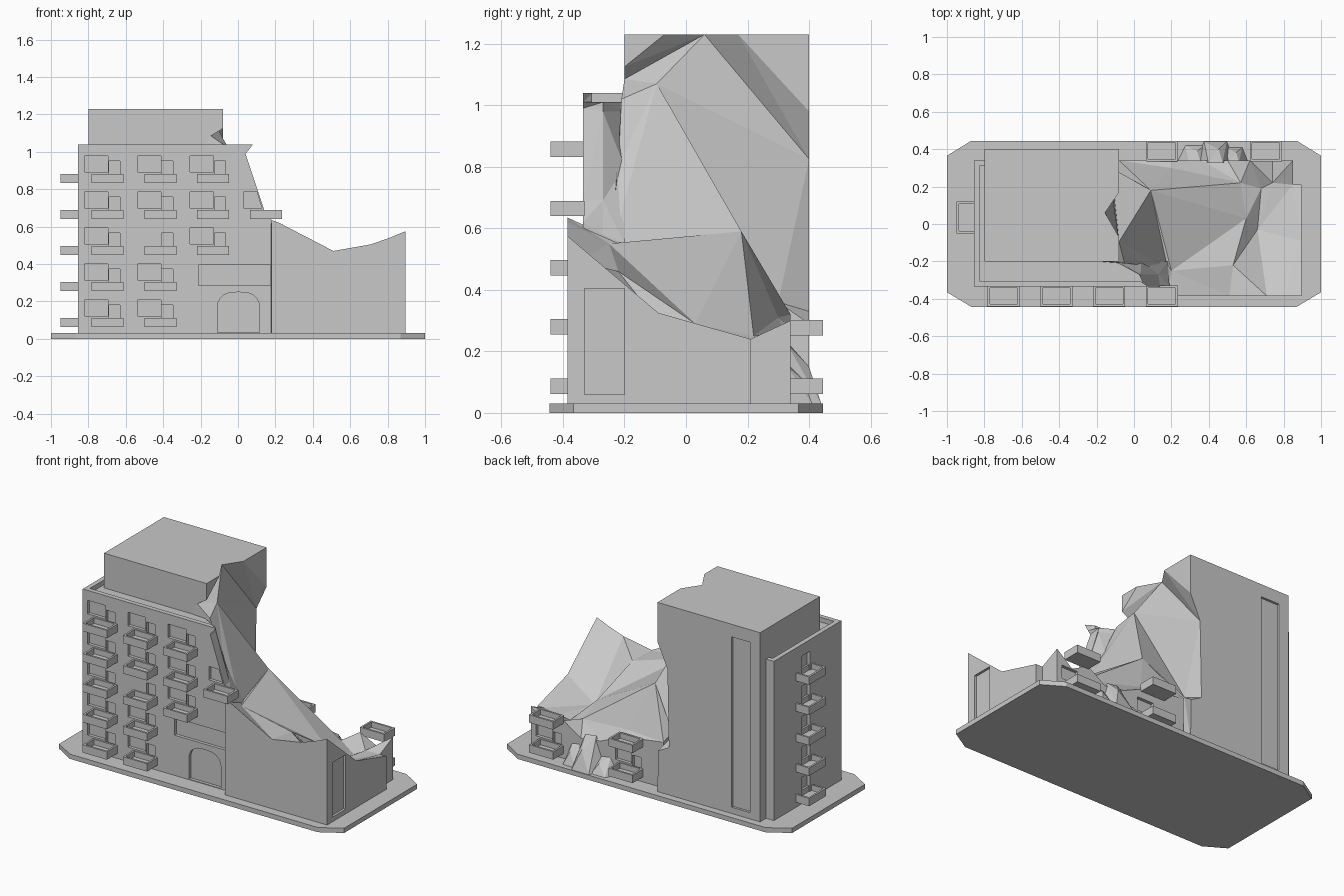
import bpy, bmesh, math
from mathutils import Vector
from mathutils.geometry import delaunay_2d_cdt

if "Cube" in bpy.data.objects:
    bpy.data.objects.remove(bpy.data.objects["Cube"])

grey = bpy.data.materials.new("concrete_grey")
grey.diffuse_color = (0.58, 0.58, 0.58, 1)
grey.use_nodes = True
grey.node_tree.nodes["Principled BSDF"].inputs["Base Color"].default_value = grey.diffuse_color


def make(name, verts, faces):
    """Closed flat-shaded mesh object."""
    bm = bmesh.new()
    vs = [bm.verts.new(v) for v in verts]
    for f in faces:
        bm.faces.new([vs[i] for i in f])
    bmesh.ops.triangulate(bm, faces=[f for f in bm.faces if len(f.verts) > 3])
    bmesh.ops.recalc_face_normals(bm, faces=bm.faces)
    bmesh.ops.dissolve_limit(bm, angle_limit=0.01, verts=bm.verts, edges=bm.edges)
    me = bpy.data.meshes.new(name)
    bm.to_mesh(me)
    bm.free()
    ob = bpy.data.objects.new(name, me)
    me.materials.append(grey)
    bpy.context.collection.objects.link(ob)
    return ob


def loft(name, a, b):
    """Solid between two outlines with the same number of points."""
    n = len(a)
    sides = [(i, (i + 1) % n, n + (i + 1) % n, n + i) for i in range(n)]
    return make(name, list(a) + list(b),
                [tuple(range(n))[::-1], tuple(range(n, 2 * n))] + sides)


def box(name, x0, x1, y0, y1, z0, z1):
    q = [(x0, y0), (x1, y0), (x1, y1), (x0, y1)]
    return loft(name, [(x, y, z0) for x, y in q], [(x, y, z1) for x, y in q])


def cut(ob, cutter):
    cutter.hide_render = True
    cutter.hide_viewport = True
    m = ob.modifiers.new("cut", 'BOOLEAN')
    m.operation, m.solver, m.object = 'DIFFERENCE', 'EXACT', cutter


def inside(p, poly):
    """Point in convex polygon."""
    s = [(b[0] - a[0]) * (p[1] - a[1]) - (b[1] - a[1]) * (p[0] - a[0])
         for a, b in zip(poly, poly[1:] + poly[:1])]
    return all(v > 0 for v in s) or all(v < 0 for v in s)


def facade(name, front, back, y0, y1, holes, depth):
    """Lofted wall whose front face has recessed openings."""
    flat, loops = list(front), [list(range(len(front)))]
    for h in holes:
        loops.append(list(range(len(flat), len(flat) + len(h))))
        flat += h
    edges = [(l[i], l[(i + 1) % len(l)]) for l in loops for i in range(len(l))]
    _, _, tris, orig, _, _ = delaunay_2d_cdt([Vector(p) for p in flat], edges, [], 1, 1e-6)
    verts, faces, n = [(x, y0, z) for x, z in flat], [], len(front)
    for t in tris:
        t = [orig[i][0] for i in t]
        c = [sum(flat[i][k] for i in t) / 3 for k in (0, 1)]
        if not any(inside(c, h) for h in holes):
            faces.append(t)
    for l, h in zip(loops[1:], holes):
        off = len(verts) - l[0]
        verts += [(x, y0 + depth, z) for x, z in h]
        faces.append([i + off for i in l])
        faces += [(l[i - 1], l[i], l[i] + off, l[i - 1] + off) for i in range(len(l))]
    off = len(verts)
    verts += [(x, y1, z) for x, z in back]
    faces.append(range(off, off + n))
    faces += [(i - 1 if i else n - 1, i, off + i, off + (i - 1) % n) for i in range(n)]
    return make(name, verts, faces)


def rect(x0, x1, z0, z1):
    return [(x0, z0), (x1, z0), (x1, z1), (x0, z1)]


# ground slab with clipped corners
oct_ = [(-1, -.365), (-.87, -.443), (.87, -.443), (1, -.365),
        (1, .365), (.87, .445), (-.87, .445), (-1, .365)]
loft("ground_slab", [(x, y, 0) for x, y in oct_], [(x, y, .03) for x, y in oct_])

# tall core with its broken right side
V, B, C = (-.08, -.095, 1.07), (.09, .18, .59), (.18, -.24, .55)
tower = make("tower_core", [
    (-.8, -.2, .03), (-.8, .4, .03), (-.8, .4, 1.23), (-.8, -.2, 1.23),          # left
    (-.08, -.2, 1.23), (-.08, -.07, 1.23), (-.155, .06, 1.23), (-.08, .17, 1.23),  # roof edge
    (-.08, .4, 1.23), (-.08, .4, .98), (-.15, .4, .825), (-.08, .4, .03),          # back edge
    V, B, C, (.05, -.22, .8), (-.05, -.21, 1.02), (-.145, -.2, 1.085),
    (-.08, -.2, 1.125), (-.08, -.2, .03), (-.12, .3, .36), (-.16, .4, .33), (-.085, .4, .29)],
    [(0, 1, 2, 3), (3, 2, 8, 7, 6, 5, 4), (2, 10, 9, 8), (2, 1, 21, 10), (1, 11, 22, 21),
     (0, 19, 11, 1), (0, 3, 17), (3, 4, 18, 17), (0, 17, 16), (0, 16, 19),
     (4, 5, 18), (18, 5, 6), (18, 6, 17), (6, 12, 17), (17, 12, 16), (7, 8, 9),
     (7, 9, 10), (7, 10, 6), (6, 10, 12), (12, 10, 20), (10, 21, 20),
     (21, 22, 20), (22, 11, 20), (12, 20, 13), (12, 13, 14), (12, 14, 15), (12, 15, 16),
     (16, 15, 14), (16, 14, 19), (19, 14, 13), (19, 13, 20), (19, 20, 11)])
cut(tower, box("back_panel_cutter", -.73, -.60, .385, .5, .07, 1.15))

# left apartment block with a sunken roof
side = box("side_block", -.855, -.78, -.2, .34, .03, 1.04)
cut(side, box("roof_recess_cutter", -.825, .3, -.4, .31, 1.01, 1.3))


def balcony(name, cx, cy, z, out):
    """Open tray whose long side faces the direction out."""
    w, d, t, zt = .085, .105, .012, z + .05
    def at(u, v, h):
        return (cx + u, cy + out[1] * v, h) if out[1] else (cx + out[0] * v, cy + u, h)
    def ring(i, h, v0=-.005):
        return [at(*p, h) for p in ((-w + i, v0 + i), (w - i, v0 + i), (w - i, d - i), (-w + i, d - i))]
    vs = ring(0, z) + ring(0, zt) + ring(t, zt) + ring(t, z + .015)
    fs = [(0, 1, 2, 3), (12, 13, 14, 15)]
    for k in (0, 4, 8):
        fs += [(k + i, k + (i + 1) % 4, k + 4 + (i + 1) % 4, k + 4 + i) for i in range(4)]
    make(name, vs, fs)


# windows, balcony doors and balconies of the front and left facades
holes = [[(.03, .70), (.128, .70), (.10, .785), (.03, .785)], rect(-.21, .175, .285, .395)]
rows = {0: range(5), 1: range(5), 2: range(2, 5), 3: range(3, 4)}
for c, levels in rows.items():
    for r in levels:
        x, z = -.7 + .282 * c, .062 + .1925 * r
        balcony(f"front_balcony_{c}_{r}", x + .003, -.335, z, (0, -1))
        if c < 3:
            holes.append(rect(x + .01, x + .07, z + .01, z + .118))
            if (c, r) != (1, 2):
                holes.append(rect(x - .12, x + .005, z + .06, z + .145))
for r in range(5):
    z = .062 + .1925 * r
    balcony(f"left_balcony_{r}", -.855 + .012, .035, z, (-1, 0))
    cut(side, box("side_door_cutter", -.9, -.835, -.02, .06, z + .01, z + .135))

# entrance arch
holes.append([(-.11, .034), (.115, .034)] + [
    (.0025 + math.copysign(abs(math.cos(a)) ** .7, math.cos(a)) * .1125, .17 + .08 * math.sin(a))
    for a in [i * math.pi / 10 for i in range(11)]])

# front apartment block, torn along its right end, and its parapets
fr = [(-.855, .03), (-.855, 1.01), (.057, 1.01), (.04, .99), (.14, .69), (.19, .62), (.19, .03)]
bk = [(-.855, .03), (-.855, 1.01), (-.1, 1.01), (-.085, .98), (.04, .8), (.18, .55), (.18, .03)]
mid = [(-.855, .03), (-.855, 1.01), (.03, 1.01), (.035, .98), (.13, .69), (.185, .58), (.185, .03)]
facade("front_block", fr, mid, -.335, -.27, holes, .02)
loft("front_block_rear", [(x, -.27, z) for x, z in mid], [(x, -.2, z) for x, z in bk])
par = [(-.855, 1.01), (-.855, 1.04), (.08, 1.04), (.057, 1.01)]
loft("front_parapet", [(x, -.335, z) for x, z in par],
     [(min(x, .03), -.305, z) for x, z in par])
box("left_parapet", -.855, -.825, -.305, -.2, 1.01, 1.04)

# collapsed wing: outline walls plus a jagged fracture surface
outline = [(.18, -.385, .635), (.22, -.385, .62), (.51, -.385, .47), (.71, -.385, .505),
           (.81, -.385, .54), (.895, -.385, .575), (.895, -.09, .325), (.895, .21, .24),
           (.85, .21, .24), (.85, .34, .30), (.74, .34, .21), (.62, .34, .27), (.5, .34, .19),
           (.36, .34, .21), (.2, .34, .28), (-.08, .34, .32), (-.08, -.2, .5), (.17, -.2, .55)]
inner = [B, (.2, -.25, .55), (.57, .22, .25), (.53, -.22, .46), (.6, .03, .29),
         (.66, -.03, .22), (.68, .19, .2), (.74, .22, .23), (.2, .3, .31)]
pts = outline + inner
n = len(outline)
loop = [(i, (i + 1) % n) for i in range(n)]
folds = [(n, n + 2), (n, n + 1), (n + 1, n + 3), (n + 2, n + 4), (n + 3, n + 4)]
_, _, tris, orig, _, _ = delaunay_2d_cdt([Vector(p[:2]) for p in pts], loop + folds, [], 1, 1e-6)
src = [o[0] for o in orig]
wing = make("collapsed_wing", pts + [(x, y, .03) for x, y, z in outline],
            [tuple(src[i] for i in t) for t in tris]
            + [(a, b, len(pts) + b, len(pts) + a) for a, b in loop]
            + [tuple(range(len(pts), len(pts) + n))])
cut(wing, box("side_panel_cutter", .88, 1, -.33, -.2, .06, .405))

# rear balconies and doors of the wing
for x in (.148, .705):
    for r in range(2):
        balcony(f"rear_balcony_{r}", x, .34, .062 + .19 * r, (0, 1))
    cut(wing, box("rear_door_cutter", x - .07, x - .01, .32, .4, .07, .18))
    cut(wing, box("rear_window_cutter", x - .005, x + .11, .32, .4, .122, .207))

# fallen rubble against the rear wall
for i, (x, w, h, d) in enumerate([(.32, .09, .10, .08), (.43, .11, .20, .10), (.53, .08, .13, .07)]):
    make(f"rubble_{i}", [(x - w, .33, .03), (x + w, .33, .03), (x + w * .6, .34 + d, .03),
                         (x - w * .5, .34 + d, .03), (x - w * .3, .33, .03 + h),
                         (x + w * .4, .33, .02 + h), (x + w * .2, .34 + d * .6, .03 + h * .6)],
         [(0, 1, 2, 3), (0, 4, 5, 1), (0, 3, 4), (3, 6, 4), (4, 6, 5), (3, 2, 6), (2, 5, 6), (2, 1, 5)])
